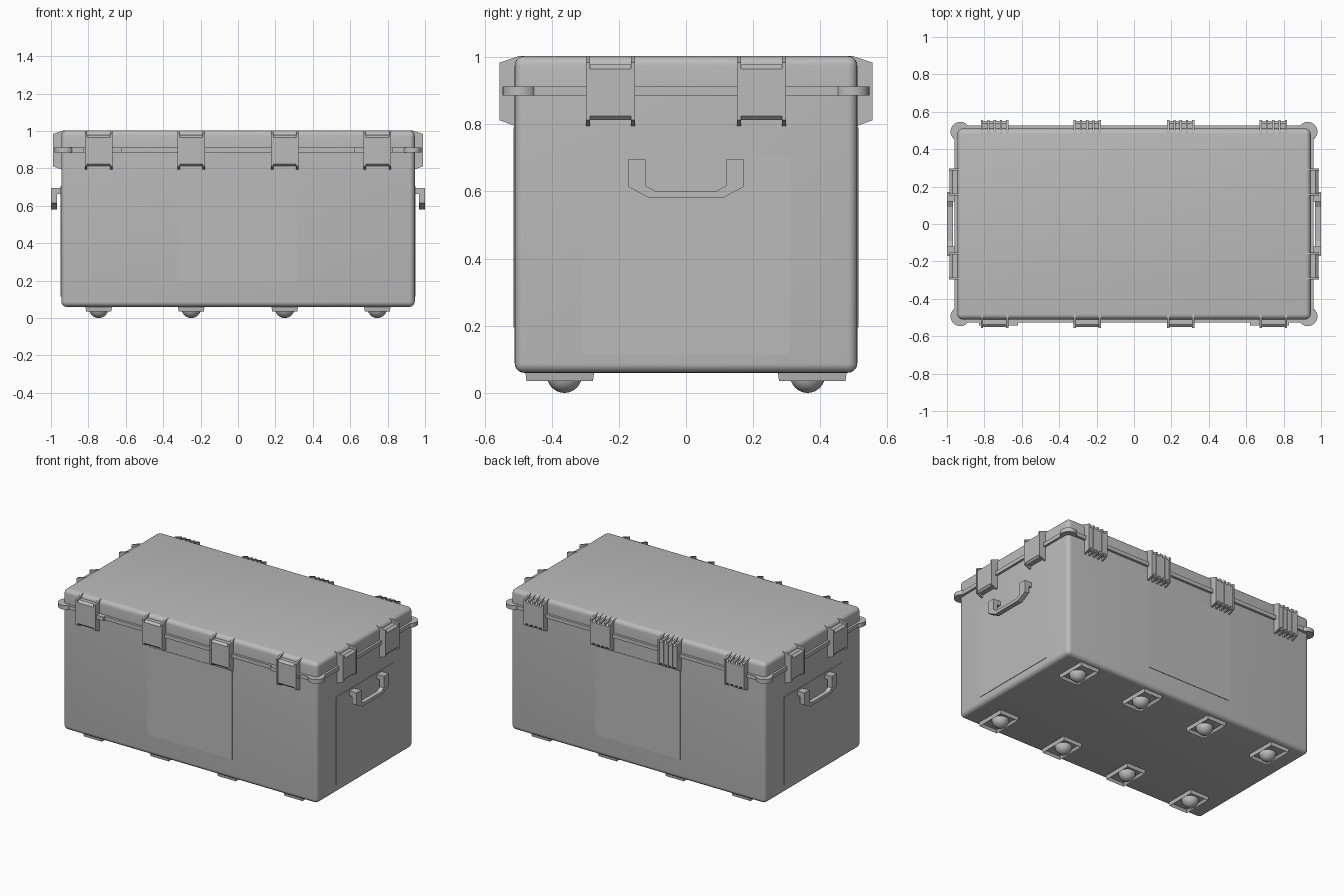
import bpy, bmesh, math
from mathutils import Matrix, Vector

if "Cube" in bpy.data.objects:
    bpy.data.objects.remove(bpy.data.objects["Cube"])

HX, HY = 0.945, 0.51            # half size of the case shell
STATIONS = (-0.745, -0.25, 0.25, 0.745)

grey = bpy.data.materials.new("case grey")
grey.diffuse_color = (0.5, 0.5, 0.5, 1)
grey.use_nodes = True
grey.node_tree.nodes["Principled BSDF"].inputs["Base Color"].default_value = grey.diffuse_color


def prism(bm, pts, a, b):
    """Extrude a (y, z) outline along x from a to b."""
    f = bm.faces.new([bm.verts.new((a, y, z)) for y, z in pts])
    new = bmesh.ops.extrude_face_region(bm, geom=[f])["geom"]
    bmesh.ops.translate(bm, vec=(b - a, 0, 0),
                        verts=[v for v in new if isinstance(v, bmesh.types.BMVert)])


def box(bm, lo, hi):
    prism(bm, [(lo[1], lo[2]), (hi[1], lo[2]), (hi[1], hi[2]), (lo[1], hi[2])], lo[0], hi[0])


def finish(bm, name, loc=(0, 0, 0), yaw=0.0, smooth=False):
    bmesh.ops.transform(bm, verts=bm.verts,
                        matrix=Matrix.Translation(loc) @ Matrix.Rotation(yaw, 4, "Z"))
    bmesh.ops.recalc_face_normals(bm, faces=bm.faces)
    me = bpy.data.meshes.new(name)
    bm.to_mesh(me)
    bm.free()
    me.materials.append(grey)
    ob = bpy.data.objects.new(name, me)
    bpy.context.collection.objects.link(ob)
    if smooth:
        bpy.ops.object.select_all(action="DESELECT")
        ob.select_set(True)
        bpy.context.view_layer.objects.active = ob
        bpy.ops.object.shade_smooth_by_angle(angle=math.radians(35))
    return ob


def shell(name, z0, z1, round_z):
    """Box rounded on its upright edges and around one end (at height round_z)."""
    bm = bmesh.new()
    box(bm, (-HX, -HY, z0), (HX, HY, z1))
    edges = [e for e in bm.edges
             if abs(e.verts[0].co.z - e.verts[1].co.z) > 0.01
             or all(abs(v.co.z - round_z) < 1e-4 for v in e.verts)]
    bmesh.ops.bevel(bm, geom=edges, offset=0.028, segments=5, profile=0.5, affect="EDGES")
    finish(bm, name, smooth=True)


# Case body and lid
shell("case_body", 0.06, 0.9, 0.06)
shell("lid", 0.9, 1.003, 1.003)

# Rim around the seam, with padlock tabs in front and round corner bumpers
bm = bmesh.new()
box(bm, (-0.96, -0.526, 0.886), (0.96, 0.526, 0.912))
for s in (-1, 1):
    box(bm, (s * 0.725 - 0.105, -0.542, 0.886), (s * 0.725 + 0.105, -0.5, 0.912))
finish(bm, "rim")
for sx in (-1, 1):
    for sy in (-1, 1):
        bm = bmesh.new()
        bmesh.ops.create_cone(bm, cap_ends=True, segments=32, radius1=0.052,
                              radius2=0.052, depth=0.028)
        finish(bm, "corner_bumper", (sx * 0.929, sy * 0.494, 0.899), smooth=True)

# Clasp outlines, with the outside towards -y
EAR = [(0.03, 1.003), (0.012, 1.003), (-0.045, 0.984), (-0.045, 0.812), (0, 0.795), (0.03, 0.795)]
PLATE = [(0.02, 0.978), (-0.026, 0.978), (-0.042, 0.965),
         (-0.042, 0.825), (-0.03, 0.813), (0.02, 0.813)]


def clasp(name, loc, yaw, ribs):
    bm = bmesh.new()
    prism(bm, PLATE, -0.066, 0.066)
    for i in range(ribs):
        x = -0.067 + 0.134 * i / (ribs - 1)
        prism(bm, EAR, x - 0.006, x + 0.006)
    finish(bm, name, loc, yaw)


for x in STATIONS:
    clasp("front_latch", (x, -HY, 0), 0, 2)
    clasp("back_hinge", (x, HY, 0), math.pi, 5)
for s in (-1, 1):
    for y in (-0.225, 0.225):
        clasp("side_latch", (s * HX, y, 0), s * math.pi / 2, 2)

# Carrying handles: hanging loop with two arms into the wall
half = [(0.172, 0.695), (0.172, 0.614), (0.108, 0.58)]
inner = [(0.09, 0.601), (0.12, 0.617), (0.12, 0.695)]
mirror = lambda pts: [(-y, z) for y, z in reversed(pts)]
for s in (-1, 1):
    bm = bmesh.new()
    prism(bm, half + mirror(half) + mirror(inner) + inner, 0.024, 0.055)
    for t in (-1, 1):
        box(bm, (-0.01, t * 0.146 - 0.026, 0.664), (0.03, t * 0.146 + 0.026, 0.695))
    finish(bm, "handle", (s * HX, 0, 0), 0 if s > 0 else math.pi)

# Shallow raised wall panels
for s in (-1, 1):
    bm = bmesh.new()
    box(bm, (-0.004, -0.31, 0.115), (0.003, 0.31, 0.706))
    finish(bm, "side_panel", (s * HX, 0, 0))
    bm = bmesh.new()
    box(bm, (-0.315, -0.003, 0.195), (0.315, 0.003, 0.79))
    finish(bm, "long_panel", (0, s * HY, 0))

# Feet: tapered frame with a domed glide in its recess
for x in STATIONS:
    for s in (-1, 1):
        bm = bmesh.new()
        box(bm, (-0.072, -0.103, 0.035), (0.072, 0.103, 0.066))
        for v in bm.verts:
            if v.co.z < 0.05:
                v.co.x *= 0.93
                v.co.y *= 0.96
        bottom = min(bm.faces, key=lambda f: f.calc_center_median().z)
        bmesh.ops.inset_individual(bm, faces=[bottom], thickness=0.014)
        bmesh.ops.translate(bm, verts=bottom.verts, vec=(0, 0, 0.017))
        finish(bm, "foot_plate", (x, s * 0.376, 0))
        bm = bmesh.new()
        bmesh.ops.create_uvsphere(bm, u_segments=28, v_segments=16, radius=0.052)
        bmesh.ops.bisect_plane(bm, geom=bm.verts[:] + bm.edges[:] + bm.faces[:],
                               plane_co=(0, 0, 0.004), plane_no=(0, 0, 1), clear_outer=True)
        finish(bm, "foot_glide", (x, s * 0.362, 0.052), smooth=True)
